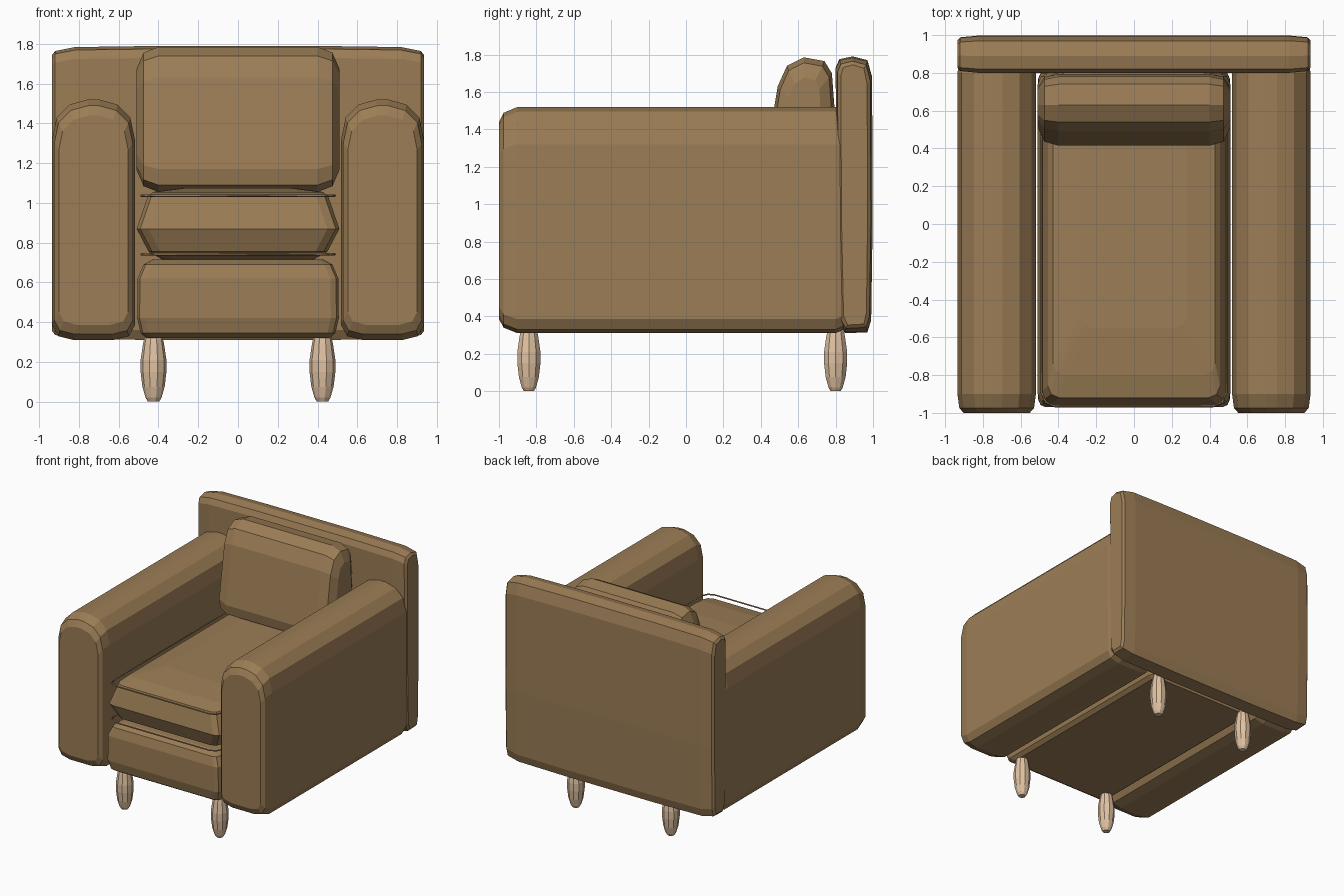
import bpy, bmesh, math

if "Cube" in bpy.data.objects:
    bpy.data.objects.remove(bpy.data.objects["Cube"])


def material(name, colour):
    m = bpy.data.materials.new(name)
    m.diffuse_color = (*colour, 1)
    m.use_nodes = True
    m.node_tree.nodes["Principled BSDF"].inputs["Base Color"].default_value = m.diffuse_color
    return m


FABRIC = material("brown fabric", (0.33, 0.205, 0.092))
WOOD = material("pale wood", (0.75, 0.54, 0.36))


def loft(name, rings, mat):
    """Skin a stack of equal-length point rings and cap both ends."""
    bm = bmesh.new()
    loops = [[bm.verts.new(p) for p in ring] for ring in rings]
    n = len(loops[0])
    for a, b in zip(loops, loops[1:]):
        for i in range(n):
            j = (i + 1) % n
            bm.faces.new((a[i], a[j], b[j], b[i]))
    bm.faces.new(loops[0])
    bm.faces.new(loops[-1])
    bmesh.ops.recalc_face_normals(bm, faces=bm.faces)
    mesh = bpy.data.meshes.new(name)
    bm.to_mesh(mesh)
    bm.free()
    mesh.materials.append(mat)
    obj = bpy.data.objects.new(name, mesh)
    bpy.context.collection.objects.link(obj)
    return obj


def scaled(profile, centre, su, sv):
    cu, cv = centre
    return [(cu + (u - cu) * su, cv + (v - cv) * sv) for u, v in profile]


def rounded_rect(hx, y0, y1, cut):
    """Rectangle outline with softly cut corners."""
    k = cut * 0.3
    return [(-hx + cut, y0), (hx - cut, y0), (hx - k, y0 + k), (hx, y0 + cut),
            (hx, y1 - cut), (hx - k, y1 - k), (hx - cut, y1), (-hx + cut, y1),
            (-hx + k, y1 - k), (-hx, y1 - cut), (-hx, y0 + cut), (-hx + k, y0 + k)]


# Arms: rounded-top profile lofted from front to back
half = [(0.10, 0.31), (0.178, 0.33), (0.208, 0.385), (0.208, 1.32),
        (0.185, 1.43), (0.12, 1.495), (0.03, 1.52)]
arm_profile = half + [(-x, z) for x, z in reversed(half)]
arm_steps = [(-1.0, 0.84, 0.87), (-0.975, 0.95, 0.95), (-0.90, 1, 1),
             (0.80, 1, 1), (0.85, 0.95, 0.96)]
for side, label in ((-1, "left"), (1, "right")):
    loft(label + "_arm",
         [[(side * 0.727 + x, y, z)
           for x, z in scaled(arm_profile, (0, 0.9), sx, sz)]
          for y, sx, sz in arm_steps], FABRIC)

# Back panel: side profile lofted across the width
back_profile = [(0.85, 0.31), (0.97, 0.315), (0.99, 0.38), (0.998, 0.9),
                (0.995, 1.68), (0.97, 1.77), (0.89, 1.79), (0.82, 1.775),
                (0.80, 1.73), (0.805, 0.9), (0.82, 0.36)]
back_half = [(0.935, 0.72, 0.94), (0.92, 0.9, 0.965), (0.82, 1, 0.992), (0.4, 1, 1)]
back_steps = [(-x, a, b) for x, a, b in back_half] + list(reversed(back_half))
loft("back_panel",
     [[(x, y, z) for y, z in scaled(back_profile, (0.9, 1.05), sy, sz)]
      for x, sy, sz in back_steps], FABRIC)

# Base block under the seat: (height, half width, front edge)
base_steps = [(0.32, 0.46, -0.91), (0.345, 0.49, -0.95), (0.42, 0.507, -0.97),
              (0.62, 0.505, -0.97), (0.69, 0.475, -0.95), (0.715, 0.43, -0.89)]
loft("seat_base",
     [[(x, y, z) for x, y in rounded_rect(hx, y0, 0.81, 0.04)]
      for z, hx, y0 in base_steps], FABRIC)

# Seat cushion with bulging edge and slightly crowned top
seat_steps = [(0.715, 0.38, -0.80), (0.755, 0.45, -0.91), (0.87, 0.51, -0.96),
              (1.03, 0.455, -0.92), (1.055, 0.43, -0.80), (1.075, 0.28, -0.55)]
loft("seat_cushion",
     [[(x, y, z) for x, y in rounded_rect(hx, y0, 0.80, 0.06)]
      for z, hx, y0 in seat_steps], FABRIC)

# Piping loops around the seat cushion
for label, height in (("lower", 0.742), ("upper", 1.037)):
    curve = bpy.data.curves.new(label + "_piping", "CURVE")
    curve.dimensions = "3D"
    curve.bevel_depth = 0.006
    curve.bevel_resolution = 0
    pts = rounded_rect(0.488, -0.965, 0.79, 0.07)
    spline = curve.splines.new("POLY")
    spline.points.add(len(pts) - 1)
    for p, (x, y) in zip(spline.points, pts):
        p.co = (x, y, height, 1)
    spline.use_cyclic_u = True
    curve.materials.append(FABRIC)
    bpy.context.collection.objects.link(
        bpy.data.objects.new(label + "_piping", curve))

# Back cushion: leaning side profile lofted across the width
pillow = [(0.50, 1.055), (0.72, 1.06), (0.78, 1.13), (0.795, 1.50), (0.78, 1.70),
          (0.74, 1.765), (0.63, 1.785), (0.54, 1.74), (0.49, 1.63),
          (0.415, 1.17), (0.43, 1.09)]
pillow_half = [(0.51, 0.55, 0.70), (0.475, 0.9, 0.92), (0.40, 1, 1)]
pillow_steps = [(-x, a, b) for x, a, b in pillow_half] + list(reversed(pillow_half))
loft("back_cushion",
     [[(x, y, z) for y, z in scaled(pillow, (0.63, 1.42), sy, sz)]
      for x, sy, sz in pillow_steps], FABRIC)

# Turned legs
leg_steps = [(0, 0.028), (0.02, 0.04), (0.075, 0.056), (0.15, 0.065),
             (0.21, 0.065), (0.29, 0.053), (0.36, 0.038)]
for lx, xn in ((-0.425, "left"), (0.425, "right")):
    for ly, yn in ((-0.84, "front"), (0.80, "back")):
        loft(yn + "_" + xn + "_leg",
             [[(lx + r * math.cos(i * math.tau / 10),
                ly + r * math.sin(i * math.tau / 10), z) for i in range(10)]
              for z, r in leg_steps], WOOD)
